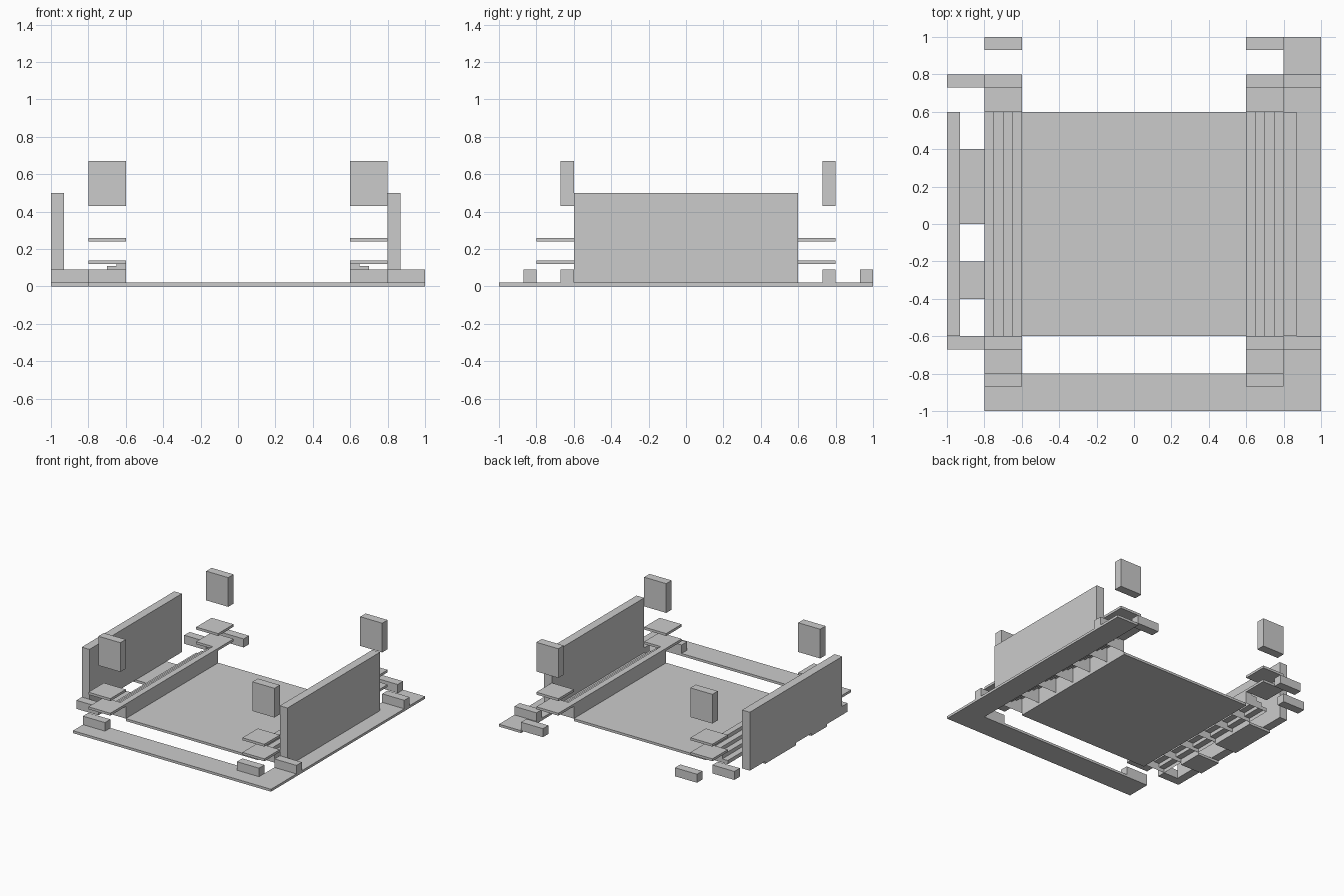
import bpy, bmesh

if "Cube" in bpy.data.objects:
    bpy.data.objects.remove(bpy.data.objects["Cube"])


def make_object(name, bm):
    bmesh.ops.recalc_face_normals(bm, faces=bm.faces)
    mesh = bpy.data.meshes.new(name)
    bm.to_mesh(mesh)
    bm.free()
    obj = bpy.data.objects.new(name, mesh)
    bpy.context.collection.objects.link(obj)
    return obj


def box(name, x, y, z):
    bm = bmesh.new()
    bmesh.ops.create_cube(bm, size=1)
    for v in bm.verts:
        for i, (lo, hi) in enumerate((x, y, z)):
            v.co[i] = lo if v.co[i] < 0 else hi
    return make_object(name, bm)


def mirrored(x, side):
    return tuple(sorted((x[0] * side, x[1] * side)))


def stair(name, side, y0, y1):
    # stepped shell, rising towards the middle, open underneath
    profile = [(0.6, 0.02), (0.6, 0.14)]
    for i in range(4):
        top = 0.14 - 0.03 * i
        profile += [(0.65 + 0.05 * i, top), (0.65 + 0.05 * i, top - 0.03)]
    bm = bmesh.new()
    a = [bm.verts.new((x * side, y0, z)) for x, z in profile]
    b = [bm.verts.new((x * side, y1, z)) for x, z in profile]
    bm.faces.new(a)
    bm.faces.new(b[::-1])
    for i in range(len(profile) - 1):
        bm.faces.new((a[i], a[i + 1], b[i + 1], b[i]))
    make_object(name, bm)


# ground slabs
SLAB = (0, 0.02)
box("centre_floor", (-0.6, 0.6), (-0.6, 0.6), SLAB)
box("right_walkway", (0.8, 1), (-1, 1), SLAB)
box("front_walkway", (-0.8, 0.8), (-1, -0.8), SLAB)
box("left_tile_long", (-1, -0.8), (0, 0.4), SLAB)
box("left_tile_short", (-1, -0.8), (-0.4, -0.2), SLAB)

# tall side walls
box("left_wall", (-1, -0.93), (-0.6, 0.6), (0.02, 0.5))
box("right_wall", (0.8, 0.87), (-0.6, 0.6), (0.02, 0.5))

for side, label in ((-1, "left"), (1, "right")):
    inner = mirrored((0.6, 0.8), side)
    outer = mirrored((0.8, 1), side)

    # row of stair units
    for i in range(6):
        y = -0.6 + 0.2 * i
        stair(f"{label}_stair_{i + 1}", side, y, y + 0.2)

    # low kerbs around each corner
    for x, y in ((inner, (-0.87, -0.8)), (outer, (-0.67, -0.6)),
                 (outer, (0.73, 0.8)), (inner, (0.93, 1))):
        box(f"{label}_kerb", x, y, (0.02, 0.09))

    # stacked corner platforms and raised panels
    for end, y, panel_y in (("front", (-0.8, -0.6), (-0.67, -0.6)),
                            ("back", (0.6, 0.8), (0.73, 0.8))):
        for z in (0.12, 0.24):
            box(f"{label}_{end}_platform", inner, y, (z, z + 0.02))
        box(f"{label}_{end}_panel", inner, panel_y, (0.43, 0.67))
